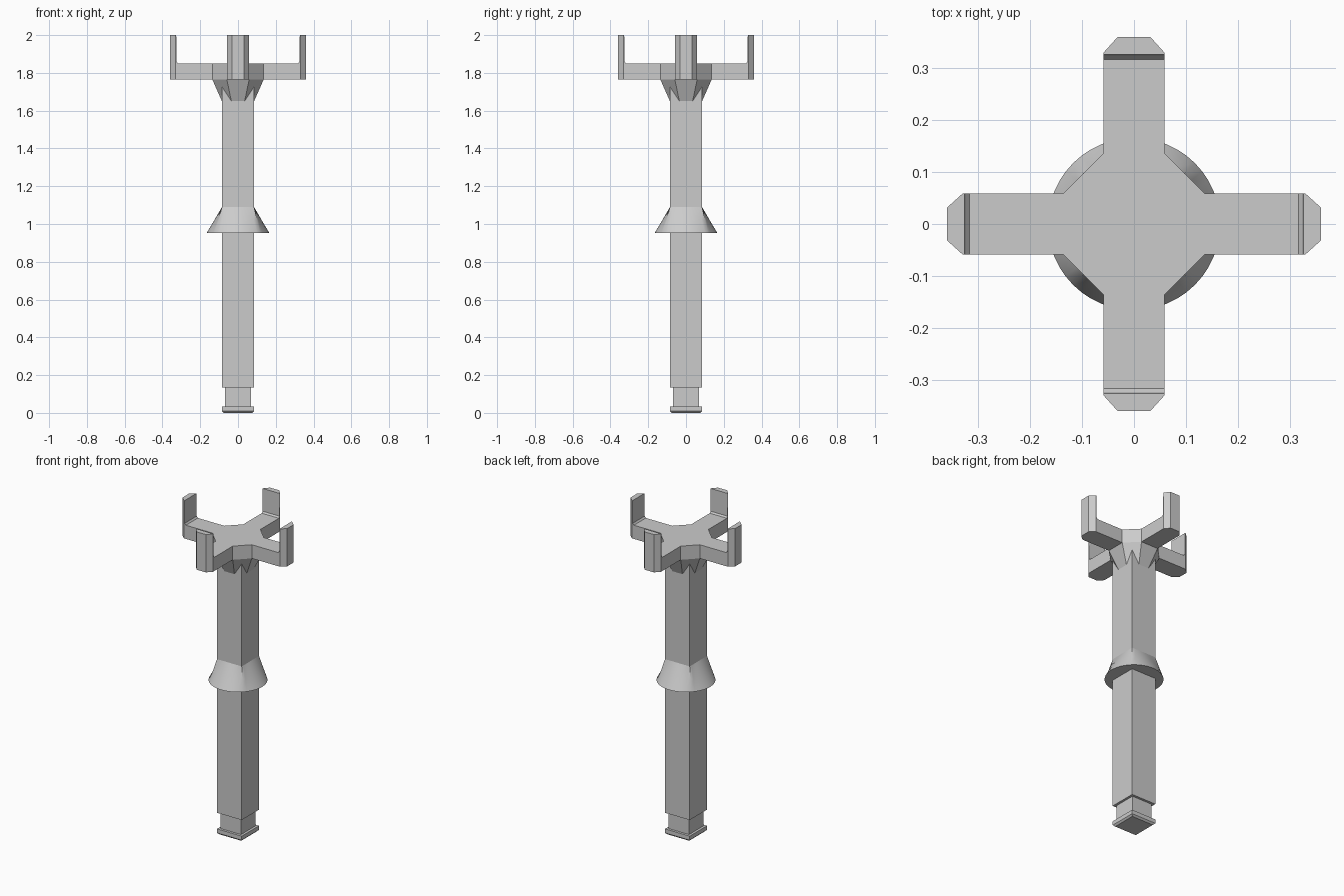
import bpy, math

cube = bpy.data.objects.get("Cube")
if cube:
    bpy.data.objects.remove(cube)

grey = bpy.data.materials.new("plain_grey")
grey.use_nodes = True
colour = (0.6, 0.6, 0.6, 1)
grey.diffuse_color = colour
grey.node_tree.nodes["Principled BSDF"].inputs["Base Color"].default_value = colour


def loft(name, rings, smooth=False):
    """Skin a stack of (z, plan points) rings and cap both ends."""
    n = len(rings[0][1])
    verts = [(x, y, z) for z, plan in rings for x, y in plan]
    faces = [list(range(n))[::-1], list(range(len(verts) - n, len(verts)))]
    for r in range(len(rings) - 1):
        for i in range(n):
            j = (i + 1) % n
            faces.append([r * n + i, r * n + j, r * n + n + j, r * n + n + i])
    mesh = bpy.data.meshes.new(name)
    mesh.from_pydata(verts, [], faces)
    mesh.materials.append(grey)
    obj = bpy.data.objects.new(name, mesh)
    bpy.context.collection.objects.link(obj)
    if smooth:
        bpy.ops.object.select_all(action='DESELECT')
        obj.select_set(True)
        bpy.context.view_layer.objects.active = obj
        bpy.ops.object.shade_smooth_by_angle(angle=math.radians(30))
    return obj


def turn(plan, quarter):
    """Rotate plan points by quarter turns."""
    for _ in range(quarter):
        plan = [(-y, x) for x, y in plan]
    return plan


def four_way(plan):
    return [p for q in range(4) for p in turn(plan, q)]


def square(h):
    return four_way([(h, h)])


# Foot with a chamfered lower edge, and the narrow neck above it
loft("foot", [(0, square(0.075)), (0.01, square(0.085)), (0.035, square(0.085))])
loft("neck", [(0.035, square(0.07)), (0.135, square(0.07))])

# Square shaft
W = 0.085
loft("shaft", [(0.135, square(W)), (1.765, square(W))])

# Collar flaring from the square shaft to a round rim
N, RIM = 48, 0.166
dirs = [(math.cos(2 * math.pi * i / N), math.sin(2 * math.pi * i / N)) for i in range(N)]
circle = [(RIM * c, RIM * s) for c, s in dirs]
box = [(W * c / max(abs(c), abs(s)), W * s / max(abs(c), abs(s))) for c, s in dirs]
middle = [((a + c) / 2, (b + d) / 2) for (a, b), (c, d) in zip(circle, box)]
loft("collar", [(0.952, circle), (1.02, middle), (1.09, box)], smooth=True)

# Eight-sided bracket spreading out under the hub
A, ROOT = 0.059, 0.136
loft("bracket", [(1.65, four_way([(W, -0.035), (W, 0.035)])),
                 (1.765, four_way([(ROOT, -A), (ROOT, A)]))])

# Cross-shaped hub with chamfered arm ends
TIP, SHOULDER, NOSE = 0.36, 0.33, 0.032
arm = [(ROOT, -A), (SHOULDER, -A), (TIP, -NOSE), (TIP, NOSE), (SHOULDER, A), (ROOT, A)]
cross = four_way(arm)
loft("hub", [(1.765, cross), (1.85, cross)])

# Upright finger on each arm, with a small fillet at its inner base
for q, side in enumerate(("left", "back", "right", "front")):
    def finger(inner):
        return turn([(inner, -A)] + arm[1:5] + [(inner, A)], q)
    loft(side + "_finger", [(1.85, finger(0.317)), (1.86, finger(0.325)), (2.0, finger(0.327))])
